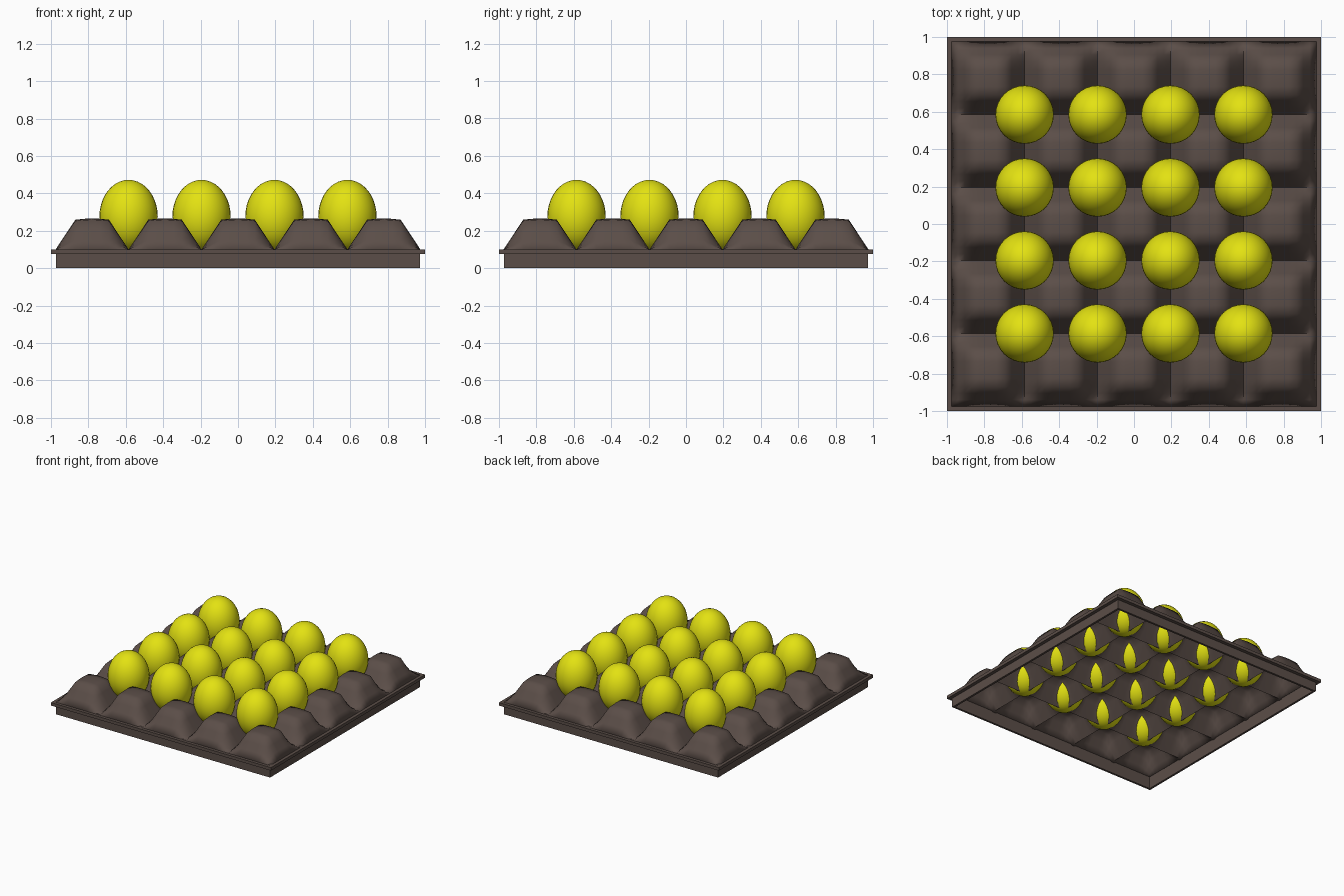
import bpy, bmesh, math

if "Cube" in bpy.data.objects:
    bpy.data.objects.remove(bpy.data.objects["Cube"])

PITCH = 0.39
EDGE = 2.5 * PITCH          # outer foot of the bumps
BASE, RISE = 0.10, 0.155


def material(name, rgb):
    m = bpy.data.materials.new(name)
    m.diffuse_color = (*rgb, 1)
    m.use_nodes = True
    m.node_tree.nodes["Principled BSDF"].inputs["Base Color"].default_value = m.diffuse_color
    return m


brown = material("brown pulp", (0.105, 0.076, 0.065))
yellow = material("yellow egg", (0.77, 0.76, 0.006))


def finish(name, bm, mat, angle):
    bmesh.ops.recalc_face_normals(bm, faces=bm.faces[:])
    me = bpy.data.meshes.new(name)
    bm.to_mesh(me)
    bm.free()
    me.materials.append(mat)
    ob = bpy.data.objects.new(name, me)
    bpy.context.collection.objects.link(ob)
    bpy.context.view_layer.objects.active = ob
    ob.select_set(True)
    bpy.ops.object.shade_smooth_by_angle(angle=math.radians(angle))
    ob.select_set(False)
    return ob


# Bumpy sheet: each cell is a trapezoid wave in x times one in y
steps = [(0, 0), (0.035, 0.33), (0.07, 0.66), (0.105, 0.99), (0.15, 1.02), (0.195, 1.035),
         (0.24, 1.02), (0.285, 0.99), (0.32, 0.66), (0.355, 0.33)]
line = [(-EDGE + i * PITCH + d, f) for i in range(5) for d, f in steps] + [(EDGE, 0)]
bm = bmesh.new()
grid = [[bm.verts.new((x, y, BASE + RISE * fx * fy)) for x, fx in line] for y, fy in line]
n = len(line) - 1
for j in range(n):
    for i in range(n):
        bm.faces.new((grid[j][i], grid[j][i + 1], grid[j + 1][i + 1], grid[j + 1][i]))
sheet = finish("tray_sheet", bm, brown, 62)
mod = sheet.modifiers.new("thickness", 'SOLIDIFY')
mod.thickness = 0.008
mod.offset = -1

# Rim and skirt: one square section swept around the tray
section = [(0.955, 0), (0.972, 0), (0.972, 0.075), (1.0, 0.075), (1.0, 0.10), (0.955, 0.10)]
bm = bmesh.new()
rings = [[bm.verts.new((sx * r, sy * r, z)) for r, z in section]
         for sx, sy in ((-1, -1), (1, -1), (1, 1), (-1, 1))]
for a in range(4):
    p, q = rings[a], rings[(a + 1) % 4]
    for k in range(len(section)):
        m = (k + 1) % len(section)
        bm.faces.new((p[k], q[k], q[m], p[m]))
finish("rim_and_skirt", bm, brown, 30)

# Eggs: spheres stretched more above than below the widest line
bm = bmesh.new()
bmesh.ops.create_uvsphere(bm, u_segments=32, v_segments=20, radius=1)
for v in bm.verts:
    x, y, z = v.co
    v.co = (x * 0.156, y * 0.156, 0.275 + z * (0.197 if z > 0 else 0.19))
egg = finish("egg", bm, yellow, 60)
spots = [(i * PITCH, j * PITCH) for i in (-1.5, -0.5, 0.5, 1.5) for j in (-1.5, -0.5, 0.5, 1.5)]
egg.location = (*spots[0], 0)
for x, y in spots[1:]:
    copy = egg.copy()
    copy.location = (x, y, 0)
    bpy.context.collection.objects.link(copy)
